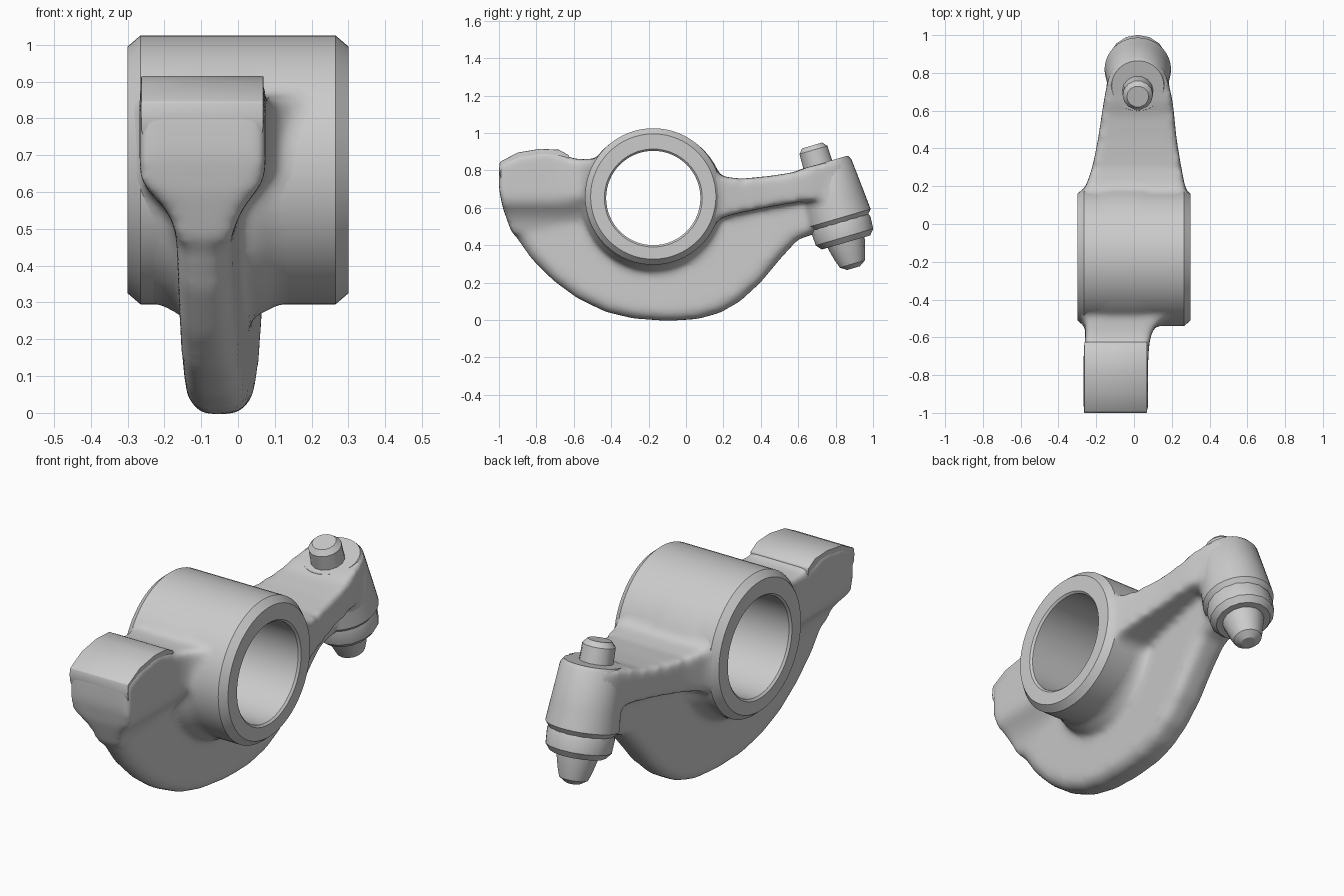
import bpy, bmesh, math
from mathutils import Vector, Matrix

if "Cube" in bpy.data.objects:
    bpy.data.objects.remove(bpy.data.objects["Cube"])

HUB = Vector((0, -0.175, 0.66))
BORE_DROP = 0.008
BOSS = Vector((0.02, 0.79, 0.64))
BOSS_UP = Vector((0, -0.28, 0.96))
X = Vector((1, 0, 0))


def lathe(bm, profile, origin, axis, n=48, tube=False):
    """Revolve (height, radius) pairs around an axis; capped, or closed as a tube."""
    m = Matrix.Translation(origin) @ axis.to_track_quat('Z', 'Y').to_matrix().to_4x4()
    rings = [[bm.verts.new(m @ Vector((r * math.cos(2 * math.pi * i / n),
                                       r * math.sin(2 * math.pi * i / n), h)))
              for i in range(n)] for h, r in profile]
    pairs = list(zip(rings, rings[1:]))
    if tube:
        pairs.append((rings[-1], rings[0]))
    else:
        bm.faces.new(rings[0])
        bm.faces.new(rings[-1])
    for a, b in pairs:
        for i in range(n):
            j = (i + 1) % n
            bm.faces.new((a[i], a[j], b[j], b[i]))


def prism(bm, profile, sides, step=0):
    """Side-view (y, z) outline, optionally sliced into a grid, widened by sides(y, z)."""
    tmp = bmesh.new()
    tmp.faces.new([tmp.verts.new((0, y, z)) for y, z in profile])
    if step:
        for normal in ((0, 1, 0), (0, 0, 1)):
            for i in range(-int(1 / step), int(1 / step)):
                bmesh.ops.bisect_plane(tmp, geom=tmp.verts[:] + tmp.edges[:] + tmp.faces[:],
                                       plane_co=Vector(normal) * (i + 0.37) * step, plane_no=normal)
    a, b = ({v: bm.verts.new((sides(v.co.y, v.co.z)[k], v.co.y, v.co.z)) for v in tmp.verts}
            for k in (0, 1))
    caps = [bm.faces.new([side[v] for v in f.verts]) for f in tmp.faces for side in (a, b)]
    for e in tmp.edges:
        if len(e.link_faces) == 1:
            p, q = e.verts
            bm.faces.new((a[p], a[q], b[q], b[p]))
    bmesh.ops.triangulate(bm, faces=caps)
    tmp.free()


def lerp_table(table, y):
    if y <= table[0][0]:
        return table[0][1:]
    for p, q in zip(table, table[1:]):
        if y <= q[0]:
            t = (y - p[0]) / (q[0] - p[0])
            return tuple(u + (v - u) * t for u, v in zip(p[1:], q[1:]))
    return table[-1][1:]


def finish(bm, name):
    bmesh.ops.recalc_face_normals(bm, faces=bm.faces[:])
    me = bpy.data.meshes.new(name)
    bm.to_mesh(me)
    bm.free()
    ob = bpy.data.objects.new(name, me)
    bpy.context.collection.objects.link(ob)
    return ob


def bake(ob, angle=30):
    bpy.ops.object.select_all(action='DESELECT')
    ob.select_set(True)
    bpy.context.view_layer.objects.active = ob
    bpy.ops.object.convert(target='MESH')
    bpy.ops.object.shade_smooth_by_angle(angle=math.radians(angle))


hub_outer = [(-0.3, 0.335), (-0.265, 0.365), (0.265, 0.365), (0.3, 0.335)]
boss_profile = [(-0.125, 0.155), (-0.10, 0.176), (0.0, 0.168), (0.185, 0.152), (0.208, 0.138)]
pad_profile = [(-0.97, 0.69), (-0.995, 0.77), (-1.0, 0.80), (-0.995, 0.845), (-0.9, 0.895),
               (-0.78, 0.915), (-0.68, 0.91), (-0.625, 0.88), (-0.62, 0.72), (-0.8, 0.67)]

# curved web, stacked in three widths so its rim is rounded
bm = bmesh.new()
web = [(-0.99, 0.67), (-0.975, 0.60), (-0.92, 0.46), (-0.825, 0.325), (-0.71, 0.21), (-0.58, 0.115),
       (-0.43, 0.043), (-0.28, 0.007), (-0.10, -0.005), (0.06, 0.004), (0.18, 0.037), (0.29, 0.1),
       (0.40, 0.202), (0.50, 0.322), (0.60, 0.432), (0.72, 0.47), (0.74, 0.66), (0.3, 0.70),
       (0.0, 0.70), (-0.35, 0.70), (-0.6, 0.68)]
for scale, trim in ((1, 0.035), (0.975, 0.014), (0.945, 0)):
    prism(bm, [(-0.1 + scale * (y + 0.1), 0.7 + scale * (z - 0.7)) for y, z in web],
          lambda y, z: (-0.13 + 0.045 * y + trim, 0.04 + 0.07 * y - trim))

# neck: narrows downward from pad width to web width, widens towards the hub
neck = [(-0.93, 0.46), (-0.98, 0.60), (-1.0, 0.70), (-1.0, 0.84), (-0.9, 0.885), (-0.75, 0.905),
        (-0.65, 0.885), (-0.6, 0.86), (-0.5, 0.86), (-0.4, 0.8), (-0.35, 0.48), (-0.6, 0.46)]
neck_w = [(-0.70, -0.267, 0.075), (-0.60, -0.258, 0.085), (-0.54, -0.255, 0.11), (-0.47, -0.275, 0.20)]
drop_w = [(0.47, -0.165, -0.02), (0.53, -0.18, 0.0), (0.58, -0.22, 0.03), (0.63, -0.27, 0.075),
          (0.70, -0.3, 0.2)]


def neck_sides(y, z):
    a, b = lerp_table(neck_w, y), lerp_table(drop_w, z)
    return max(a[0], b[0]), min(a[1], b[1])


prism(bm, neck, neck_sides, 0.04)

# lever arm, with narrowing underside
arm = [(-0.05, 0.9), (0.1, 0.83), (0.2, 0.765), (0.3, 0.755), (0.45, 0.77), (0.58, 0.79), (0.64, 0.815),
       (0.82, 0.86), (0.86, 0.66), (0.6, 0.63), (0.45, 0.605), (0.3, 0.575), (0.2, 0.55), (0.1, 0.5),
       (-0.05, 0.48)]
arm_w = [(0.12, -0.28, 0.28), (0.2, -0.255, 0.27), (0.3, -0.22, 0.25),
         (0.45, -0.19, 0.225), (0.65, -0.16, 0.205), (0.78, -0.135, 0.175), (0.85, -0.1, 0.14)]
prism(bm, arm, lambda y, z: lerp_table(arm_w, y), 0.05)
# hub, its fillet collar and boss join the blend
lathe(bm, hub_outer, HUB, X)
lathe(bm, [(-0.19, 0.36), (-0.15, 0.38), (0.05, 0.38), (0.09, 0.36)], HUB - Vector((0, 0, 0.018)), X)
lathe(bm, boss_profile, BOSS, BOSS_UP)
body = finish(bm, "rocker_body")

# cutter that clears the shaft bore
bm = bmesh.new()
lathe(bm, [(-0.5, 0.28), (0.5, 0.28)], HUB, X)
cutter = finish(bm, "bore_cutter")
cutter.hide_render = True

mod = body.modifiers.new("fuse", 'REMESH')
mod.mode = 'VOXEL'
mod.voxel_size = 0.014
mod = body.modifiers.new("fillets", 'SMOOTH')
mod.factor = 0.5
mod.iterations = 26
mod = body.modifiers.new("bore", 'BOOLEAN')
mod.operation = 'DIFFERENCE'
mod.solver = 'EXACT'
mod.object = cutter
bake(body, 60)
bpy.data.objects.remove(cutter)

# crisp chamfered hub sleeve, bore set slightly low
bm = bmesh.new()
lathe(bm, hub_outer + [(0.3, 0.262), (0.29, 0.252), (-0.29, 0.252), (-0.3, 0.262)],
      HUB, X, 64, tube=True)
for v in bm.verts:
    if (Vector((v.co.y, v.co.z)) - Vector((HUB.y, HUB.z))).length < 0.3:
        v.co.z -= BORE_DROP
bake(finish(bm, "hub_sleeve"))

# contact pad, its lower edge sunk into the neck
bm = bmesh.new()
prism(bm, pad_profile, lambda y, z: (-0.264, 0.07) if z > 0.75 else (-0.245, 0.05))
pad = finish(bm, "contact_pad")
mod = pad.modifiers.new("edges", 'BEVEL')
mod.width = 0.012
mod.segments = 2
mod.limit_method = 'ANGLE'
mod.angle_limit = math.radians(40)
bake(pad)

# adjuster boss, nut, tip and top pin
for name, profile, n, shift in [
        ("adjuster_boss", boss_profile, 40, 0),
        ("adjuster_nut", [(-0.235, 0.135), (-0.205, 0.16), (-0.14, 0.164), (-0.1, 0.15)], 16, 0),
        ("adjuster_tip", [(-0.378, 0.035), (-0.355, 0.07), (-0.31, 0.085), (-0.25, 0.1), (-0.2, 0.11)], 16, 0),
        ("adjuster_pin", [(0.13, 0.084), (0.28, 0.08), (0.305, 0.058)], 14, -0.03)]:
    bm = bmesh.new()
    lathe(bm, profile, BOSS + Vector((0, shift, 0)), BOSS_UP, n)
    bake(finish(bm, name))
